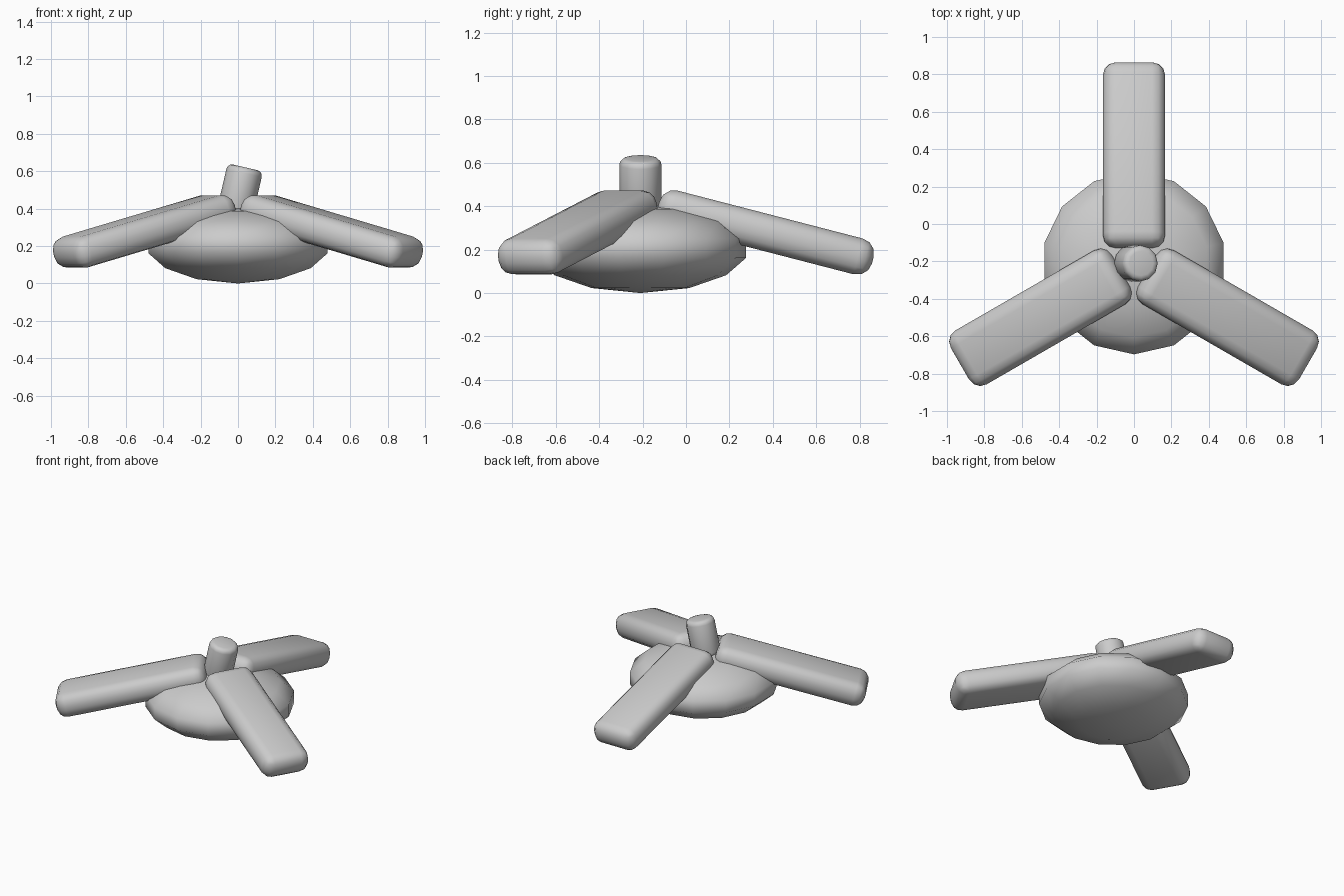
import bpy, bmesh
from math import radians, cos, sin, pi
from mathutils import Matrix, Vector

if "Cube" in bpy.data.objects:
    bpy.data.objects.remove(bpy.data.objects["Cube"])

CENTRE = Vector((0, -0.21, 0))


def finish(name, bm):
    bmesh.ops.recalc_face_normals(bm, faces=bm.faces)
    mesh = bpy.data.meshes.new(name)
    bm.to_mesh(mesh)
    bm.free()
    obj = bpy.data.objects.new(name, mesh)
    bpy.context.collection.objects.link(obj)
    for p in mesh.polygons:
        p.use_smooth = True
    return obj


def round_edges(bm, edges, width, segments):
    bmesh.ops.bevel(bm, geom=edges, offset=width, segments=segments,
                    profile=0.5, affect='EDGES', clamp_overlap=True)


# Flattened round body: 14 sides, lathed from a short profile
profile = [(0.225, 0.023), (0.395, 0.082), (0.487, 0.162),
           (0.487, 0.25), (0.395, 0.33), (0.225, 0.387)]
SIDES = 14
bm = bmesh.new()
rings = []
for r, z in profile:
    ring = []
    for i in range(SIDES):
        a = pi / 2 + 2 * pi * i / SIDES
        ring.append(bm.verts.new(CENTRE + Vector((r * 1.01 * cos(a), r * sin(a), z))))
    rings.append(ring)
bottom = bm.verts.new(CENTRE)
top = bm.verts.new(CENTRE + Vector((0, 0, 0.41)))
for i in range(SIDES):
    j = (i + 1) % SIDES
    for lo, hi in zip(rings, rings[1:]):
        bm.faces.new((lo[i], lo[j], hi[j], hi[i]))
    bm.faces.new((bottom, rings[0][j], rings[0][i]))
    bm.faces.new((top, rings[-1][i], rings[-1][j]))
finish("body", bm)

# Three drooping rounded blades around the centre
for i, name in enumerate(("back_blade", "left_blade", "right_blade")):
    bm = bmesh.new()
    bmesh.ops.create_cube(bm, size=1, matrix=Matrix.Diagonal((0.333, 1.02, 0.17, 1)))
    round_edges(bm, bm.edges[:], 0.07, 3)
    place = (Matrix.Translation(CENTRE)
             @ Matrix.Rotation(radians(120 * i), 4, 'Z')
             @ Matrix.Translation((0, 0.577, 0.279))
             @ Matrix.Rotation(radians(-14.5), 4, 'X'))
    bm.transform(place)
    finish(name, bm)

# Slightly tilted stem with a rounded rim
bm = bmesh.new()
bmesh.ops.create_cone(bm, cap_ends=True, segments=12, radius1=0.097,
                      radius2=0.097, depth=0.26)
rim = [e for e in bm.edges if abs(e.verts[0].co.z - e.verts[1].co.z) < 1e-4]
round_edges(bm, rim, 0.03, 3)
bm.transform(Matrix.Translation(CENTRE + Vector((0.01, 0, 0.494)))
             @ Matrix.Rotation(radians(13), 4, 'Y'))
finish("stem", bm)
